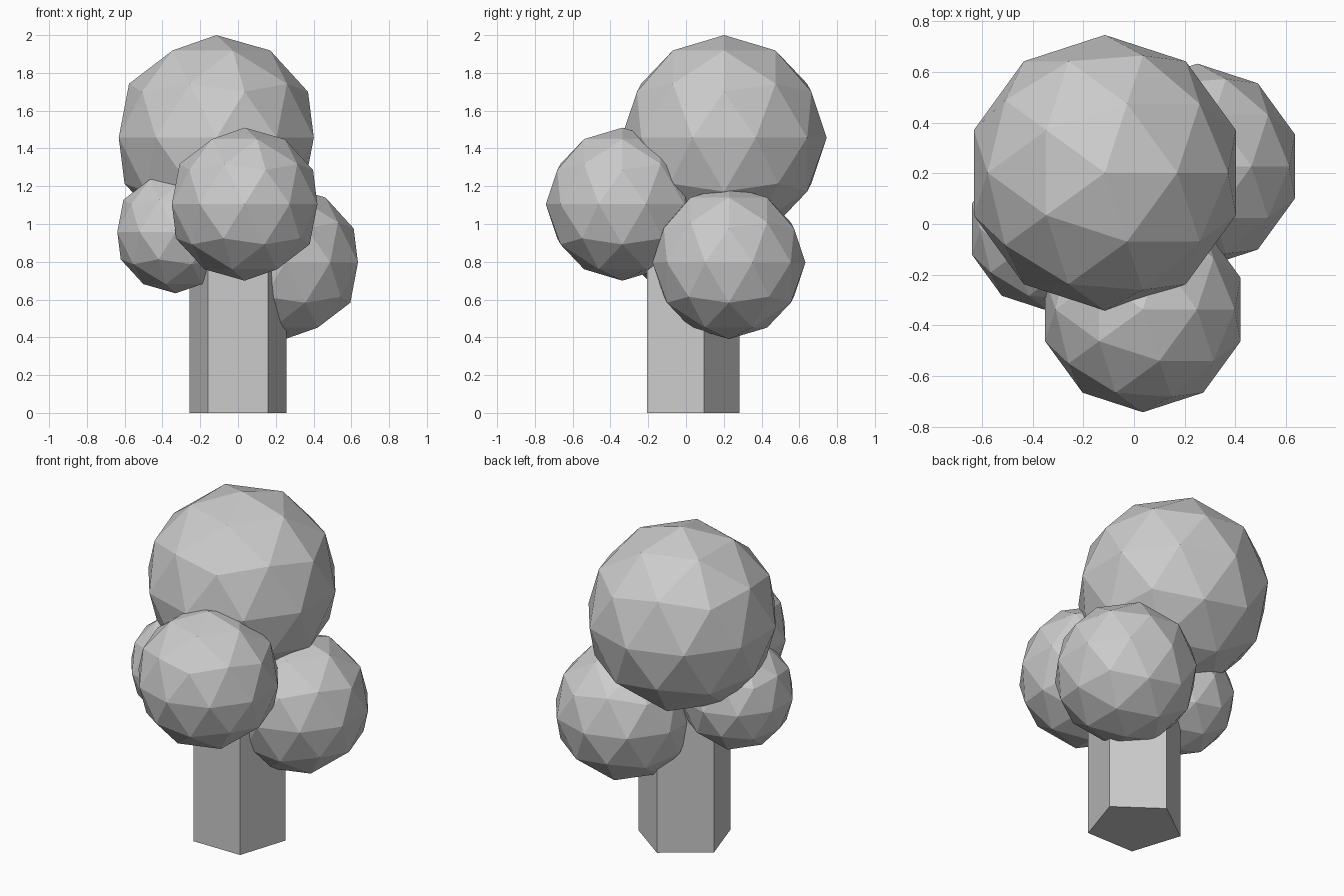
import bpy

if "Cube" in bpy.data.objects:
    bpy.data.objects.remove(bpy.data.objects["Cube"])

# Trunk: five-sided prism, its top hidden inside the foliage
TRUNK_HEIGHT = 1.1
bpy.ops.mesh.primitive_cylinder_add(vertices=5, radius=0.27, depth=TRUNK_HEIGHT,
                                    location=(0, 0.012, TRUNK_HEIGHT / 2))
bpy.context.object.name = "trunk"


def foliage(name, radius, location):
    """Flat-shaded low-poly leaf ball."""
    bpy.ops.mesh.primitive_ico_sphere_add(subdivisions=2, radius=radius, location=location)
    bpy.context.object.name = name


# Foliage: one large crown and three smaller clumps around the trunk
foliage("crown_foliage", 0.543, (-0.115, 0.202, 1.457))
foliage("front_foliage", 0.405, (0.035, -0.337, 1.105))
foliage("right_foliage", 0.405, (0.25, 0.227, 0.796))
foliage("left_foliage", 0.325, (-0.33, -0.02, 0.958))
